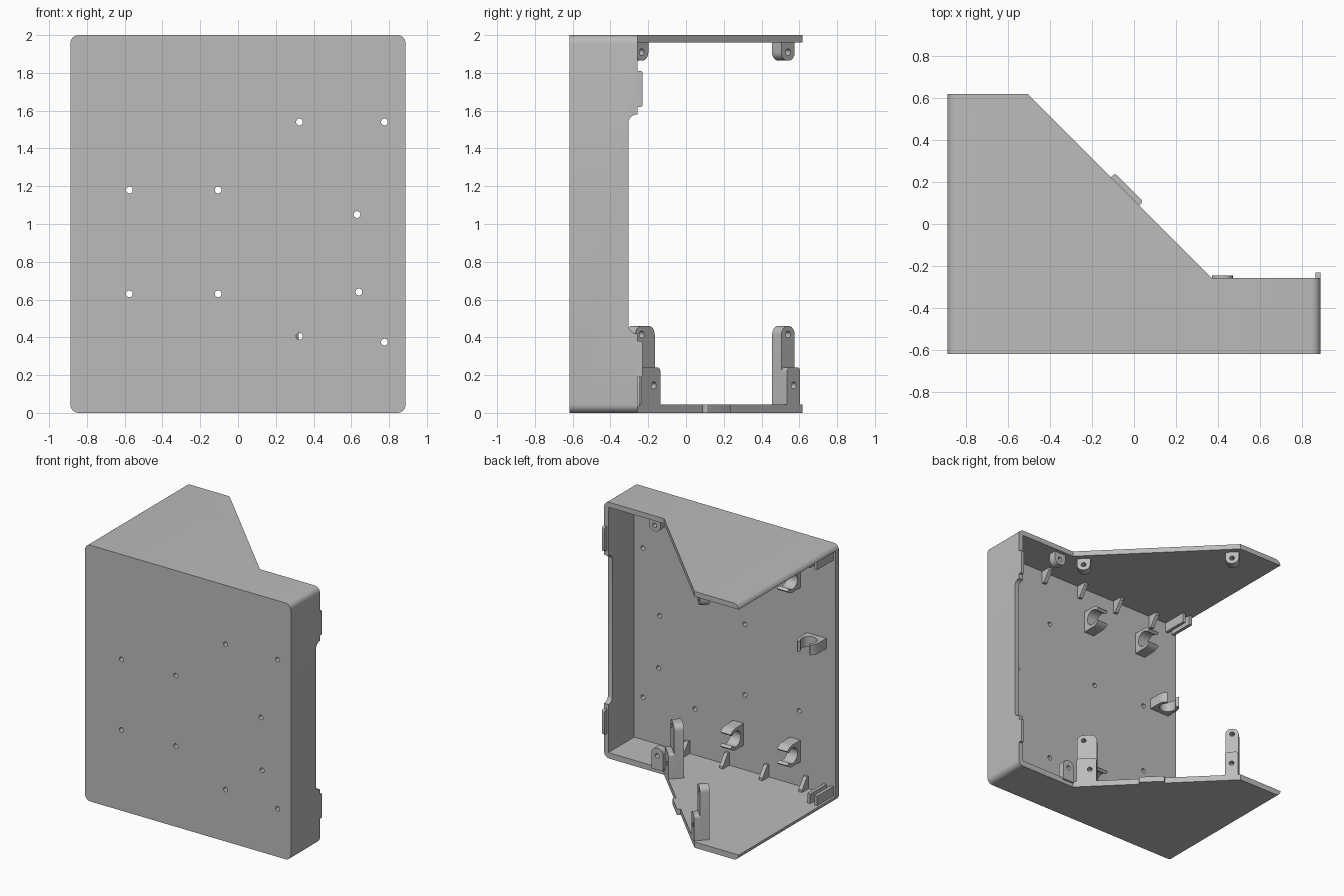
import bpy, bmesh
from math import cos, sin, pi, radians
from mathutils import Vector

if "Cube" in bpy.data.objects:
    bpy.data.objects.remove(bpy.data.objects["Cube"])

grey = bpy.data.materials.new("plain grey")
grey.use_nodes = True
COLOUR = (0.5, 0.5, 0.5, 1)
grey.diffuse_color = COLOUR
for node in grey.node_tree.nodes:
    if node.type == 'BSDF_PRINCIPLED':
        node.inputs["Base Color"].default_value = COLOUR

X, Y, Z = Vector((1, 0, 0)), Vector((0, 1, 0)), Vector((0, 0, 1))
U = (Y - X).normalized()      # along the slanted edge
V = (X + Y).normalized()      # out of the slanted edge
EDGE = 0.112                  # x + y on the slanted edge
HALF = 0.6175                 # half depth
FLOOR, CEILING = 0.045, 1.96
INNER = -0.575                # inside of the front panel
parts = []


def prism(name, outlines, origin, a, b, c, depth):
    """Extrude outlines lying in the (a, b) plane along c."""
    bm = bmesh.new()
    for pts in outlines:
        f = bm.faces.new([bm.verts.new(Vector(origin) + a * p + b * q) for p, q in pts])
        ext = bmesh.ops.extrude_face_region(bm, geom=[f], use_keep_orig=True)
        moved = [v for v in ext["geom"] if isinstance(v, bmesh.types.BMVert)]
        bmesh.ops.translate(bm, verts=moved, vec=c * depth)
    bmesh.ops.recalc_face_normals(bm, faces=bm.faces)
    mesh = bpy.data.meshes.new(name)
    bm.to_mesh(mesh)
    bm.free()
    mesh.materials.append(grey)
    ob = bpy.data.objects.new(name, mesh)
    bpy.context.scene.collection.objects.link(ob)
    parts.append(ob)
    return ob


def cut(ob, cutter):
    """Subtract cutter from ob and drop the cutter."""
    cutter.hide_render = True
    mod = ob.modifiers.new("cut", 'BOOLEAN')
    mod.operation, mod.solver, mod.object = 'DIFFERENCE', 'EXACT', cutter
    deps = bpy.context.evaluated_depsgraph_get()
    mesh = bpy.data.meshes.new_from_object(ob.evaluated_get(deps))
    ob.modifiers.clear()
    ob.data = mesh
    parts.remove(cutter)
    bpy.data.objects.remove(cutter)


def arc(cx, cy, r, start, end, n=6):
    return [(cx + r * cos(radians(start + (end - start) * i / n)),
             cy + r * sin(radians(start + (end - start) * i / n))) for i in range(n + 1)]


def rect(x0, y0, x1, y1):
    return [(x0, y0), (x1, y0), (x1, y1), (x0, y1)]


def arch(w, h, r):
    """Upright outline with rounded top corners."""
    h2 = w / 2
    return ([(-h2, 0), (h2, 0)] + arc(h2 - r, h - r, r, 0, 90)
            + arc(r - h2, h - r, r, 90, 180))


def circle(cx, cy, r):
    return arc(cx, cy, r, 0, 360, 20)[:-1]


def on_edge(y, inset, z):
    """Point at the given y on the slanted edge, moved inwards."""
    return Vector((EDGE - y, y, z)) - V * inset


# Shell: rounded block, hollowed and cut on the slant
w, r = 0.888, 0.045
outline = (arc(w - r, 2 - r, r, 0, 90) + arc(r - w, 2 - r, r, 90, 180)
           + arc(r - w, r, r, 180, 270) + arc(w - r, r, r, 270, 360))
shell = prism("enclosure_shell", [outline], (0, -HALF, 0), X, Z, Y, 2 * HALF)
cut(shell, prism("hollow", [rect(-2, FLOOR, 0.85, CEILING)], (0, INNER, 0), X, Z, Y, 3))
slant = [(0.37, -0.258), (2, -0.258), (2, 2), (EDGE - HALF - 1.0, HALF + 1.0)]
cut(shell, prism("slant", [slant], (0, 0, -1), X, Y, Z, 4))

# Long recess in the side wall
ra = 0.045
recess = ([(-0.2, 0.42), (-0.2, 1.58)] + arc(-0.26, 1.535, ra, 90, 180)
          + arc(-0.26, 0.465, ra, 180, 270))
cut(shell, prism("recess", [recess], (0.8, 0, 0), Y, Z, X, 0.3))

# Screw holes in the front panel
holes = [(-0.575, 1.18), (-0.105, 1.18), (-0.575, 0.63), (-0.105, 0.63), (0.325, 1.54),
         (0.775, 1.54), (0.63, 1.05), (0.64, 0.64), (0.325, 0.405), (0.775, 0.375)]
cut(shell, prism("holes", [circle(x, z, 0.018) for x, z in holes],
                 (0, -0.7, 0), X, Z, Y, 0.2))

# Locating tabs on the side wall and on the slanted floor edge
for side, z in (("lower", 0.285), ("upper", 1.715)):
    prism(side + "_wall_tab", [arch(0.19, 0.03, 0.012)], (0.863, -0.26, z), Z, Y, X, 0.025)
prism("floor_edge_tab", [arch(0.19, 0.028, 0.012)], on_edge(0.155, 0.001, 0), U, V, Z, FLOOR)


def lug(name, width, height, origin, across, up, outward, depth, hole):
    """Rounded lug with a screw hole; origin is on its outer face."""
    ob = prism(name, [arch(width, height, min(0.045, width * 0.45))],
               origin, across, up, -outward, depth)
    cut(ob, prism("bore", [circle(hole[0], hole[1], 0.018)],
                  Vector(origin) + outward * 0.05, across, up, -outward, depth + 0.1))


# Stepped posts on the floor, along the slanted edge
for side, y, width, low, high in (("left", -0.187, 0.145, 0.024, -0.025),
                                  ("right", 0.57, 0.098, 0, 0)):
    lug(side + "_post", width, 0.46 - 0.03, on_edge(y, 0.042, 0.03), U, Z, V, 0.07,
        (high, 0.385))
    ob = prism(side + "_post_foot", [arch(width, 0.21, 0.02)],
               on_edge(y, 0, 0.03), U, Z, V, -0.043)
    cut(ob, prism("bore", [circle(low, 0.115, 0.018)], on_edge(y, -0.05, 0.03),
                  U, Z, V, -0.14))

# Lugs hanging from the ceiling
for side, y in (("left", -0.205), ("right", 0.57)):
    lug(side + "_ceiling_lug", 0.1, 0.11, on_edge(y, 0.042, 1.975), U, -Z, V, 0.07,
        (0, 0.065))

# Lugs behind the straight back edge
lug("back_ceiling_lug", 0.1, 0.11, (0.47, -0.285, 1.975), X, -Z, Y, 0.06, (0, 0.065))
lug("back_floor_lug", 0.1, 0.17, (0.42, -0.245, 0.03), X, Z, Y, 0.05, (0, 0.11))

# Corner gussets and edge channels, repeated on floor and ceiling
for side, z, up in (("floor", FLOOR, Z), ("ceiling", CEILING, -Z)):
    for i in range(4):
        tri = [(-0.01, -0.01), (0.08, -0.01), (0.08, 0.02), (0.02, 0.1), (-0.01, 0.1)]
        prism(f"{side}_gusset_{i + 1}", [tri], (0.37 - 0.342 * i, INNER, z), Y, up, X, 0.03)
    for i, x in enumerate((-0.87, -0.81)):
        prism(f"{side}_channel_rib_{i + 1}", [rect(-0.01, -0.01, 0.2, 0.075)],
              (x, INNER, z), Y, up, X, 0.025)

# Cable clips on the inside of the front panel
clip = (arc(0, 0.095, 0.085, 50, 0) + [(0.085, -0.01), (-0.085, -0.01)]
        + arc(0, 0.095, 0.085, 180, 130) + arc(0, 0.095, 0.06, 130, 410, 20))
for side, z in (("lower", 0.32), ("upper", 1.68)):
    for i, x in enumerate((-0.05, -0.54)):
        prism(f"{side}_clip_{i + 1}", [clip], (x - 0.045, INNER, z), Z, Y, X, 0.09)
prism("middle_clip", [clip], (-0.725, INNER, 1.18), X, Y, Z, 0.08)

# Smooth the rounded faces, keep edges sharp
bpy.ops.object.select_all(action='DESELECT')
for ob in parts:
    ob.select_set(True)
bpy.context.view_layer.objects.active = shell
bpy.ops.object.shade_smooth_by_angle(angle=radians(30))
